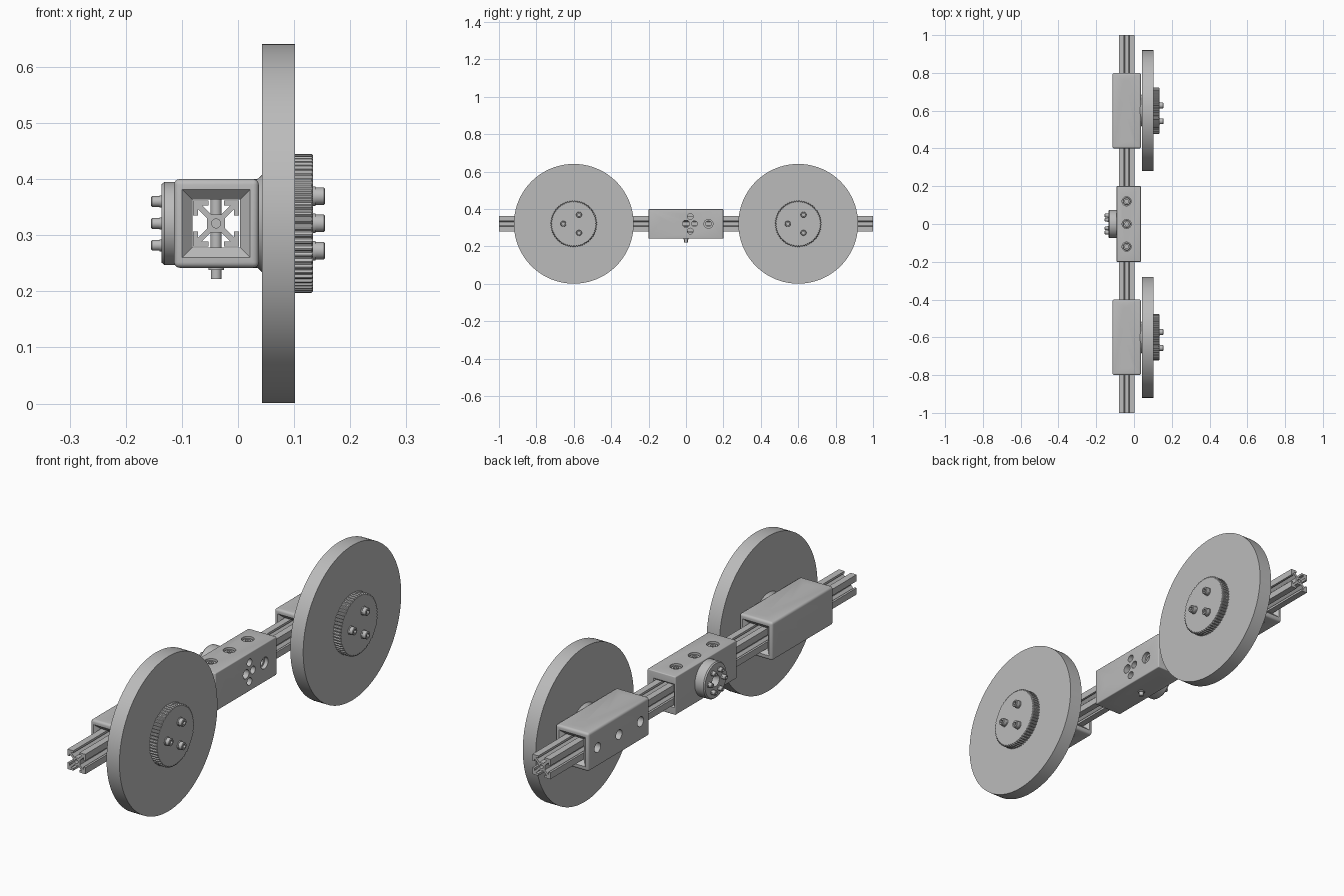
import bpy, bmesh, math
from mathutils import Matrix, Vector

cube = bpy.data.objects.get("Cube")
if cube:
    bpy.data.objects.remove(cube, do_unlink=True)

grey = bpy.data.materials.new("plain grey")
grey.use_nodes = True
grey.diffuse_color = (0.5, 0.5, 0.5, 1)
grey.node_tree.nodes["Principled BSDF"].inputs["Base Color"].default_value = (0.5, 0.5, 0.5, 1)

RX, RZ = -0.039, 0.321          # rail axis
HALF = 0.079                    # half height of a block
X, Y, Z = Vector((1, 0, 0)), Vector((0, 1, 0)), Vector((0, 0, 1))
ROUND, HEX, KNURL = 0, 1, 2
parts = []


def finish(name, bm, keep=True):
    bmesh.ops.recalc_face_normals(bm, faces=bm.faces[:])
    mesh = bpy.data.meshes.new(name)
    bm.to_mesh(mesh)
    bm.free()
    mesh.materials.append(grey)
    obj = bpy.data.objects.new(name, mesh)
    bpy.context.collection.objects.link(obj)
    if keep:
        parts.append(obj)
    return obj


def lathe(name, profile, loc, axis, segs=24, keep=True):
    """Spin (radius, height, kind) points about an axis; kind shapes the ring."""
    bm = bmesh.new()
    phase = math.pi / 4 if segs == 4 else 0
    rings = []
    for r, h, *kind in profile:
        kind = kind[0] if kind else ROUND
        ring = []
        for i in range(segs):
            a = 2 * math.pi * i / segs + phase
            q = r
            if kind == HEX:
                q = r * math.cos(math.pi / 6) / math.cos(a % (math.pi / 3) - math.pi / 6)
            elif kind == KNURL and i % 4 < 2:
                q = r - 0.004
            ring.append(bm.verts.new((q * math.cos(a), q * math.sin(a), h)))
        rings.append(ring)
    for lo, hi in zip(rings, rings[1:]):
        for i in range(segs):
            j = (i + 1) % segs
            bm.faces.new((lo[i], lo[j], hi[j], hi[i]))
    bmesh.ops.remove_doubles(bm, verts=bm.verts[:], dist=1e-6)
    rot = axis.to_track_quat('Z', 'Y').to_matrix().to_4x4()
    bm.transform(Matrix.Translation(loc) @ rot)
    return finish(name, bm, keep)


def cylinder_cutter(loc, axis, r, h0, h1):
    return lathe("cutter", [(0, h0), (r, h0), (r, h1), (0, h1)], loc, axis, keep=False)


def cut(obj, cutters):
    bpy.context.view_layer.objects.active = obj
    for c in cutters:
        c.hide_render = True
        mod = obj.modifiers.new("cut", 'BOOLEAN')
        mod.operation, mod.solver, mod.object = 'DIFFERENCE', 'EXACT', c
        bpy.ops.object.modifier_apply(modifier=mod.name)
        bpy.data.objects.remove(c, do_unlink=True)


def hex_points(r):
    return [(r * math.cos(k * math.pi / 3), r * math.sin(k * math.pi / 3)) for k in range(6)]


def block(name, x0, x1, y, bevel, flare):
    """Rounded box with a flared square tunnel along the rail."""
    bm = bmesh.new()
    bmesh.ops.create_cube(bm, size=1)
    bm.transform(Matrix.Translation(((x0 + x1) / 2, y, RZ)) @ Matrix.Diagonal((x1 - x0, 0.4, 2 * HALF, 1)))
    bmesh.ops.bevel(bm, geom=bm.edges[:], offset=bevel, segments=4, profile=0.5, affect='EDGES')
    obj = finish(name, bm)
    k, w = math.sqrt(2), 0.0425
    over, ends = 0.01, 0.2
    tunnel = [(0, -ends - over), ((w + flare) * k, -ends - over), ((w + flare) * k, -ends),
              (w * k, -ends + flare), (w * k, ends - flare), ((w + flare) * k, ends),
              ((w + flare) * k, ends + over), (0, ends + over)]
    cut(obj, [lathe("cutter", tunnel, (RX, y, RZ), Y, segs=4, keep=False)])
    return obj


def clamp_screw(name, y, side):
    """Sunken socket screw that reaches into the rail slot."""
    lathe(name, [(0, 0.016), (0.01, 0.016), (0.01, 0.048), (0.02, 0.048), (0.02, 0.07), (0.018, 0.073),
                 (0.011, 0.073, HEX), (0.011, 0.06, HEX), (0, 0.06)], (RX, y, RZ), Z * side)


def cap_screw(name, loc, axis, r, h):
    """Standing socket screw on a collar."""
    lathe(name, [(0, -0.005), (r * 1.12, -0.005), (r * 1.12, 0.004), (r, 0.004), (r, h - 0.002),
                 (r - 0.002, h), (r * 0.55, h, HEX), (r * 0.55, h / 2, HEX), (0, h / 2)], loc, axis)


def screw_holes(y, side):
    loc = (RX, y, RZ)
    return [cylinder_cutter(loc, Z * side, 0.024, 0.047, 0.1), cylinder_cutter(loc, Z * side, 0.011, 0.03, 0.06)]


# Slotted rail
bm = bmesh.new()
a, s, lip = 0.041, 0.014, 0.032
slot = [(a, -a), (a, -s), (lip, -s), (lip, -0.025), (0.016, -0.009),
        (0.016, 0.009), (lip, 0.025), (lip, s), (a, s)]
outline = []
for turn in range(4):
    m = Matrix.Rotation(turn * math.pi / 2, 2)
    outline += [m @ Vector(p) for p in slot]
face = bm.faces.new([bm.verts.new((RX + p.x, -1, RZ + p.y)) for p in outline])
grown = bmesh.ops.extrude_face_region(bm, geom=[face])
bmesh.ops.translate(bm, vec=(0, 2, 0), verts=[v for v in grown["geom"] if isinstance(v, bmesh.types.BMVert)])
rail = finish("rail", bm)
cut(rail, [cylinder_cutter((RX, 0, RZ), Y * d, 0.008, 0.85, 1.1) for d in (-1, 1)])

# Wheel carriers with wheels, one at each end
for end, yc in (("front", -0.6), ("back", 0.6)):
    carrier = block(end + "_carrier", -0.114, 0.037, yc, 0.01, 0.018)
    holes = []
    for k, dy in enumerate((-0.14, 0, 0.14)):
        holes.append(cylinder_cutter((RX, yc + dy, RZ), -X, 0.02, 0.03, 0.1))
        for side, label in ((1, "top"), (-1, "bottom")):
            holes += screw_holes(yc + dy, side)
            clamp_screw(f"{end}_{label}_clamp_screw_{k + 1}", yc + dy, side)
    cut(carrier, holes)

    hub = (0, yc, RZ)
    lathe(end + "_hub", [(0, 0.03), (0.078, 0.03), (0.08, 0.036), (0.088, 0.044), (0, 0.044)], hub, X, 48)
    lathe(end + "_wheel", [(0, 0.043), (0.32, 0.043), (0.32, 0.102), (0, 0.102)], hub, X, 128)
    lathe(end + "_knurled_cap", [(0, 0.1), (0.124, 0.1, KNURL), (0.124, 0.131, KNURL),
                                 (0.121, 0.134, KNURL), (0, 0.134)], hub, X, 240)
    for k, (dy, dz) in enumerate(hex_points(-0.056)[::2]):
        cap_screw(f"{end}_cap_screw_{k + 1}", (0.134, yc + dy, RZ + dz), X, 0.0155, 0.021)

# Centre block
middle = block("centre_block", -0.092, 0.037, 0, 0.004, 0.006)
holes = [cylinder_cutter((RX, 0, RZ), X, 0.019, 0.03, 0.1)]
for k, dy in enumerate((-0.12, 0, 0.12)):
    for side, label in ((1, "top"), (-1, "bottom")):
        holes += screw_holes(dy, side)
        clamp_screw(f"centre_{label}_clamp_screw_{k + 1}", dy, side)
    if dy:
        holes.append(cylinder_cutter((RX, dy, RZ), X, 0.024, 0.06, 0.1))
        holes.append(cylinder_cutter((RX, dy, RZ), X, 0.015, 0.03, 0.07))
for dy, dz in hex_points(0.045):
    holes.append(cylinder_cutter((RX, dy, RZ + dz), X, 0.0155, 0.03, 0.1))
cut(middle, holes)

# Set screw hanging below the centre block
lathe("centre_set_screw", [(0, 0.06), (0.014, 0.06), (0.014, 0.083), (0.0095, 0.083),
                           (0.0095, 0.099), (0, 0.099)], (RX, 0, RZ), -Z)

# Round coupling on the right side of the centre block
lathe("coupling", [(0, 0.088), (0.074, 0.088), (0.074, 0.131), (0.07, 0.136), (0.024, 0.136),
                   (0.024, 0.105), (0, 0.105)], (0, 0, RZ), -X, 48)
for k, (dy, dz) in enumerate(hex_points(0.045)):
    cap_screw(f"coupling_screw_{k + 1}", (-0.136, dy, RZ + dz), -X, 0.0095, 0.019)

# Smooth the round faces, keep hard edges
bpy.ops.object.select_all(action='DESELECT')
for obj in parts:
    obj.select_set(True)
bpy.context.view_layer.objects.active = rail
bpy.ops.object.shade_smooth_by_angle(angle=math.radians(30))
